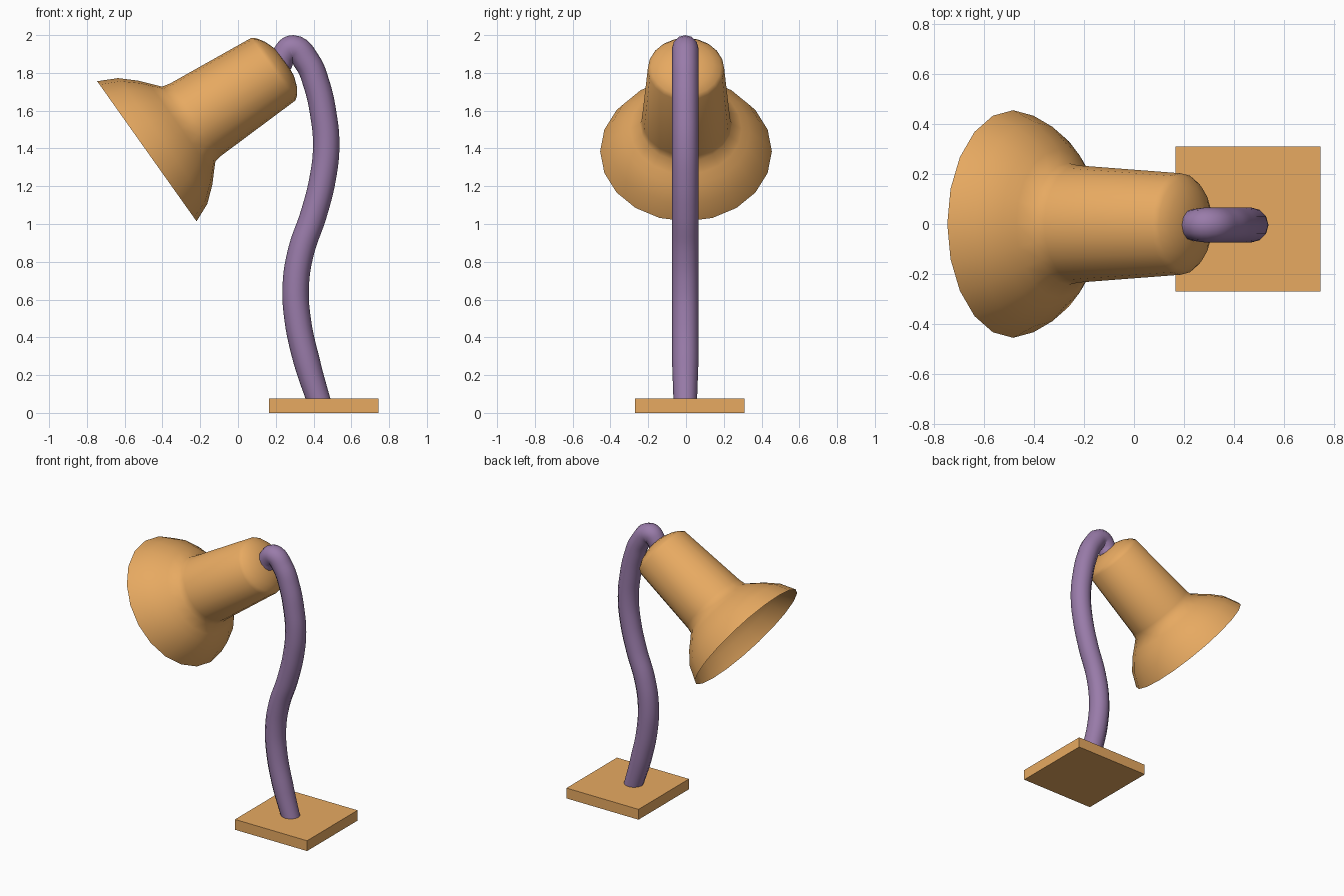
import bpy, bmesh, math
from mathutils import Vector

if "Cube" in bpy.data.objects:
    bpy.data.objects.remove(bpy.data.objects["Cube"])


def material(name, color):
    m = bpy.data.materials.new(name)
    m.diffuse_color = color
    m.use_nodes = True
    m.node_tree.nodes["Principled BSDF"].inputs["Base Color"].default_value = m.diffuse_color
    return m


def activate(obj):
    bpy.ops.object.select_all(action='DESELECT')
    obj.select_set(True)
    bpy.context.view_layer.objects.active = obj


orange = material("orange", (0.80, 0.40, 0.12, 1))
purple = material("purple", (0.32, 0.20, 0.40, 1))

# Base: square slab
bpy.ops.mesh.primitive_cube_add(size=1, location=(0.455, 0.02, 0.0375))
base = bpy.context.object
base.name = "base"
base.scale = (0.58, 0.58, 0.075)
base.data.materials.append(orange)

# Arm: bent tube along a curve, hooked into the shade cap
path = [(0.435, 0.04, 0.88), (0.362, 0.28, 1), (0.315, 0.50, 1), (0.306, 0.68, 1),
        (0.335, 0.86, 1), (0.40, 1.05, 1), (0.45, 1.25, 1), (0.467, 1.42, 1),
        (0.452, 1.58, 1), (0.416, 1.74, 1), (0.365, 1.86, 1), (0.29, 1.93, 1),
        (0.245, 1.895, 0.92), (0.225, 1.84, 0.85)]
curve = bpy.data.curves.new("arm_path", 'CURVE')
curve.dimensions = '3D'
curve.bevel_depth = 0.07
curve.bevel_resolution = 4
curve.resolution_u = 6
curve.use_fill_caps = True
spline = curve.splines.new('BEZIER')
spline.bezier_points.add(len(path) - 1)
for p, (x, z, r) in zip(spline.bezier_points, path):
    p.co = (x, -0.004, z)
    p.radius = r
    p.handle_left_type = p.handle_right_type = 'AUTO'
arm = bpy.data.objects.new("arm", curve)
bpy.context.collection.objects.link(arm)
activate(arm)
bpy.ops.object.convert(target='MESH')
arm = bpy.context.object
arm.data.materials.append(purple)
bpy.ops.object.shade_smooth_by_angle(angle=math.radians(50))

# Shade: 20-sided profile swept along a tilted axis, open at the rim
SIDES = 20
top = Vector((0.1875, 0, 1.82))
axis = Vector((-0.67, 0, -0.435)) / 0.8
up = Vector((-0.579, 0, 0.816))
side = Vector((0, 1, 0))
profile = [(-0.068, 0.09), (-0.048, 0.145), (-0.022, 0.185), (0, 0.2025),
           (0.49, 0.234), (0.535, 0.243), (0.582, 0.295), (0.62, 0.338),
           (0.70, 0.408), (0.80, 0.4545)]
bm = bmesh.new()
rings = []
for t, r in profile:
    ring = []
    for i in range(SIDES):
        a = math.tau * i / SIDES
        ring.append(bm.verts.new(top + axis * t + (up * math.cos(a) + side * math.sin(a)) * r))
    rings.append(ring)
for lo, hi in zip(rings, rings[1:]):
    for i in range(SIDES):
        j = (i + 1) % SIDES
        bm.faces.new((lo[i], lo[j], hi[j], hi[i]))
tip = bm.verts.new(top - axis * 0.078)
for i in range(SIDES):
    bm.faces.new((tip, rings[0][(i + 1) % SIDES], rings[0][i]))
bmesh.ops.recalc_face_normals(bm, faces=bm.faces)
# Point the open shell's normals outward
f = next(f for f in bm.faces if tip in f.verts)
if f.normal.dot(axis) > 0:
    bmesh.ops.reverse_faces(bm, faces=bm.faces)
mesh = bpy.data.meshes.new("shade")
bm.to_mesh(mesh)
bm.free()
shade = bpy.data.objects.new("shade", mesh)
bpy.context.collection.objects.link(shade)
mesh.materials.append(orange)
activate(shade)
bpy.ops.object.shade_smooth_by_angle(angle=math.radians(40))
